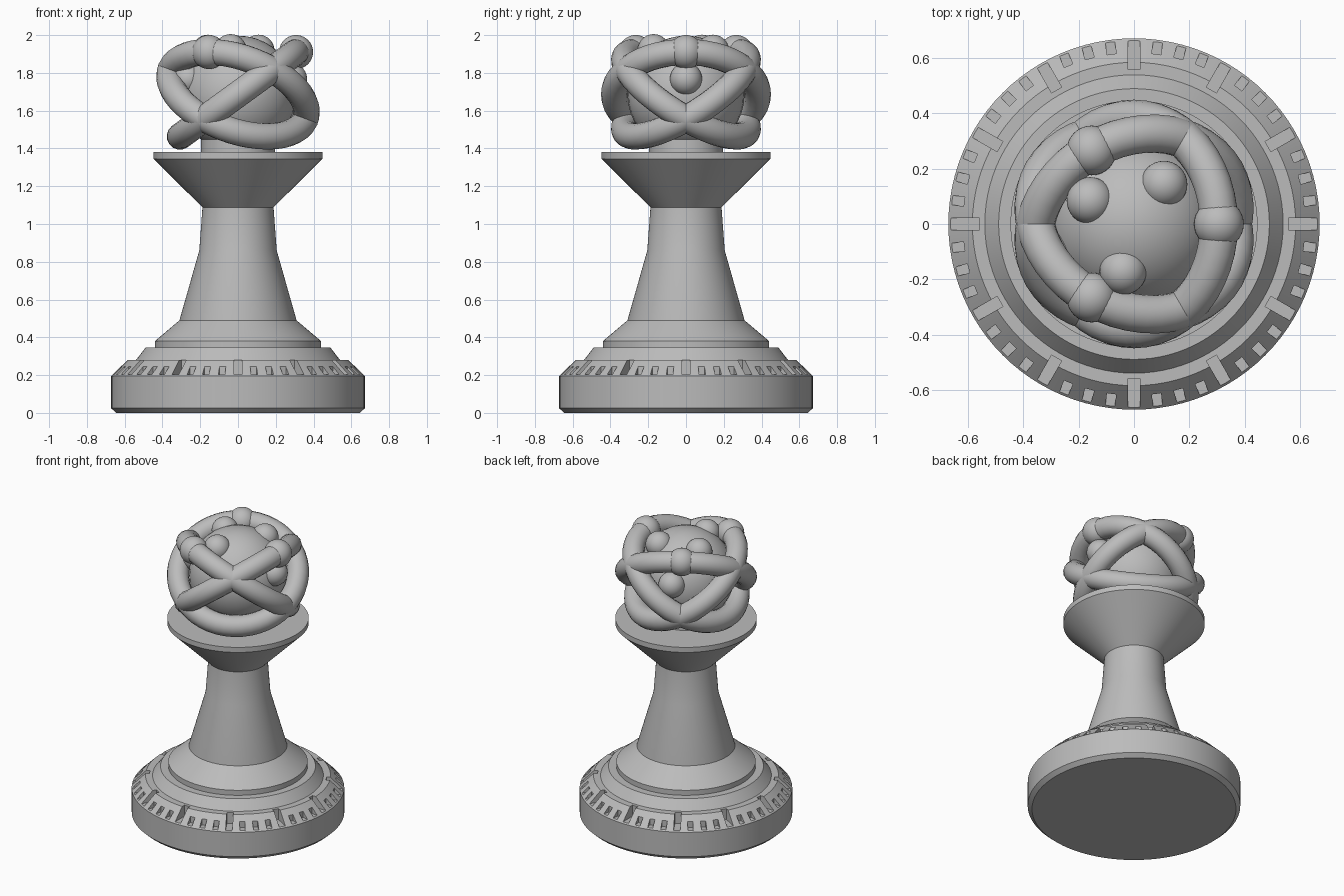
import bpy, bmesh
from math import radians, cos, sin, tau
from mathutils import Matrix, Vector

if "Cube" in bpy.data.objects:
    bpy.data.objects.remove(bpy.data.objects["Cube"])

grey = bpy.data.materials.new("plain grey")
grey.use_nodes = True
grey.diffuse_color = (0.5, 0.5, 0.5, 1)
grey.node_tree.nodes["Principled BSDF"].inputs["Base Color"].default_value = (0.5, 0.5, 0.5, 1)

CENTRE = Vector((0, 0, 1.687))   # middle of the head
TILT = radians(36)               # slope of the orbit rings
RING, TUBE = 0.38, 0.07


def finish(obj, angle=30):
    bpy.ops.object.select_all(action='DESELECT')
    obj.select_set(True)
    bpy.context.view_layer.objects.active = obj
    bpy.ops.object.shade_smooth_by_angle(angle=radians(angle))


def from_bmesh(name, bm):
    bmesh.ops.recalc_face_normals(bm, faces=bm.faces)
    mesh = bpy.data.meshes.new(name)
    bm.to_mesh(mesh)
    bm.free()
    mesh.materials.append(grey)
    obj = bpy.data.objects.new(name, mesh)
    bpy.context.collection.objects.link(obj)
    return obj


def lathe(name, profile, steps=96):
    """Closed solid turned round z from (radius, height) pairs."""
    bm = bmesh.new()
    rings = [[bm.verts.new((r * cos(tau * i / steps), r * sin(tau * i / steps), z))
              for i in range(steps)] for r, z in profile]
    for low, high in zip(rings, rings[1:]):
        for i in range(steps):
            j = (i + 1) % steps
            bm.faces.new((low[i], low[j], high[j], high[i]))
    bm.faces.new(rings[0])
    bm.faces.new(rings[-1])
    return from_bmesh(name, bm)


def ball(name, radius, position):
    bm = bmesh.new()
    bmesh.ops.create_uvsphere(bm, u_segments=32, v_segments=20, radius=radius)
    obj = from_bmesh(name, bm)
    obj.location = position
    finish(obj, 60)


# Base with stepped rim
base = lathe("base", [(0.645, 0), (0.672, 0.025), (0.672, 0.195), (0.585, 0.28),
                      (0.54, 0.28), (0.49, 0.345), (0.43, 0.345)])

# Notches round the rim: every fourth one is long
bm = bmesh.new()
for i in range(48):
    inner, width = (0.56, 0.042) if i % 4 == 0 else (0.62, 0.034)
    place = (Matrix.Rotation(tau * i / 48, 4, 'Z')
             @ Matrix.Translation(((inner + 0.8) / 2, 0, 0.303))
             @ Matrix.Diagonal((0.8 - inner, width, 0.2, 1)))
    bmesh.ops.create_cube(bm, size=1, matrix=place)
cutter = from_bmesh("notch_cutter", bm)
cutter.hide_render = True
cut = base.modifiers.new("notches", 'BOOLEAN')
cut.operation, cut.solver, cut.object = 'DIFFERENCE', 'EXACT', cutter
finish(base)
bpy.ops.object.modifier_apply(modifier=cut.name)
bpy.data.objects.remove(cutter)

# Collar, shaft, cup and neck
finish(lathe("collar", [(0.44, 0.34), (0.44, 0.38), (0.31, 0.49)]))
finish(lathe("shaft", [(0.31, 0.48), (0.31, 0.49), (0.205, 0.86), (0.188, 1.09)]))
finish(lathe("cup", [(0.188, 1.088), (0.447, 1.345), (0.447, 1.38)]))
finish(lathe("neck", [(0.195, 1.375), (0.195, 1.5)]))

# Core of the head
ball("core", 0.31, CENTRE)

# Three tilted rings, each with a ball at its highest point
for n in range(3):
    turn = Matrix.Rotation(tau * n / 3, 4, 'Z') @ Matrix.Rotation(-TILT, 4, 'Y')
    bpy.ops.mesh.primitive_torus_add(major_radius=RING, minor_radius=TUBE,
                                     major_segments=48, minor_segments=16)
    ring = bpy.context.object
    ring.name = f"orbit_ring_{n + 1}"
    ring.data.materials.append(grey)
    ring.matrix_world = Matrix.Translation(CENTRE) @ turn
    finish(ring, 60)
    ball(f"orbit_ball_{n + 1}", 0.09, CENTRE + turn @ Vector((RING, 0, 0)))

# Small balls set into the core: heading and elevation in degrees
for n, (heading, up) in enumerate([(53, 52), (152, 52), (257, 53),
                                   (0, 16), (107, 10), (200, 16)]):
    a, e = radians(heading), radians(up)
    ball(f"core_ball_{n + 1}", 0.085,
         CENTRE + 0.292 * Vector((cos(a) * cos(e), sin(a) * cos(e), sin(e))))
